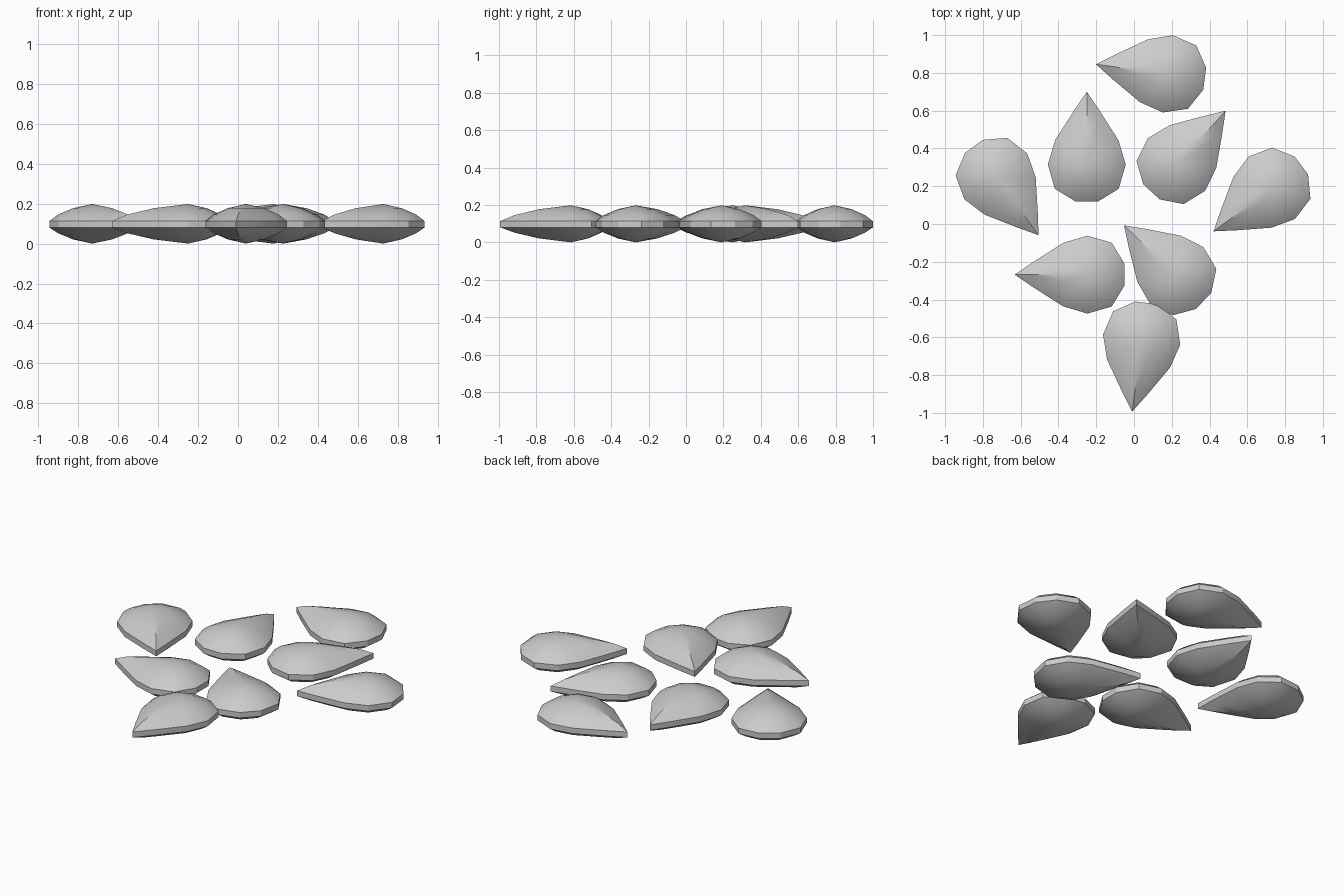
import bpy, bmesh, math

if "Cube" in bpy.data.objects:
    bpy.data.objects.remove(bpy.data.objects["Cube"])

# Half outline of a seed: (along the tip direction, across), from tip to round end
HALF = [(0.382, 0), (0.285, 0.066), (0.125, 0.168), (-0.003, 0.206),
        (-0.132, 0.169), (-0.199, 0.059)]
OUTLINE = HALF + [(a, -b) for a, b in reversed(HALF[1:])]

# Section from bottom to top: (outline scale, height)
RINGS = [(0.45, 0.021), (0.80, 0.052), (1.0, 0.08), (1.0, 0.113), (0.80, 0.145), (0.45, 0.177)]
BOTTOM, TOP = 0.0, 0.198

# Seed placements: centre x, centre y, tip angle
SEEDS = [(-0.25, 0.318, 90), (0.177, 0.795, 172.4), (0.227, 0.317, 47.6),
         (0.727, 0.19, 216.8), (-0.73, 0.25, -54), (-0.25, -0.268, 180),
         (0.224, -0.27, 136.5), (0.04, -0.615, 262.5)]


def seed_mesh():
    bm = bmesh.new()
    n = len(OUTLINE)
    loops = [[bm.verts.new((a * s, b * s, z)) for a, b in OUTLINE] for s, z in RINGS]
    low, high = bm.verts.new((0, 0, BOTTOM)), bm.verts.new((0, 0, TOP))
    for i in range(n):
        j = (i + 1) % n
        bm.faces.new((low, loops[0][i], loops[0][j]))
        bm.faces.new((high, loops[-1][i], loops[-1][j]))
        for lo, hi in zip(loops, loops[1:]):
            bm.faces.new((lo[i], lo[j], hi[j], hi[i]))
    bmesh.ops.recalc_face_normals(bm, faces=bm.faces)
    mesh = bpy.data.meshes.new("seed")
    bm.to_mesh(mesh)
    bm.free()
    return mesh


# Scatter the seeds flat on the ground
mesh = seed_mesh()
for k, (x, y, angle) in enumerate(SEEDS, 1):
    ob = bpy.data.objects.new(f"seed_{k}", mesh.copy())
    ob.location = (x, y, 0)
    ob.rotation_euler.z = math.radians(angle)
    bpy.context.collection.objects.link(ob)
    ob.select_set(True)
    bpy.context.view_layer.objects.active = ob
bpy.ops.object.shade_smooth_by_angle(angle=math.radians(30))
